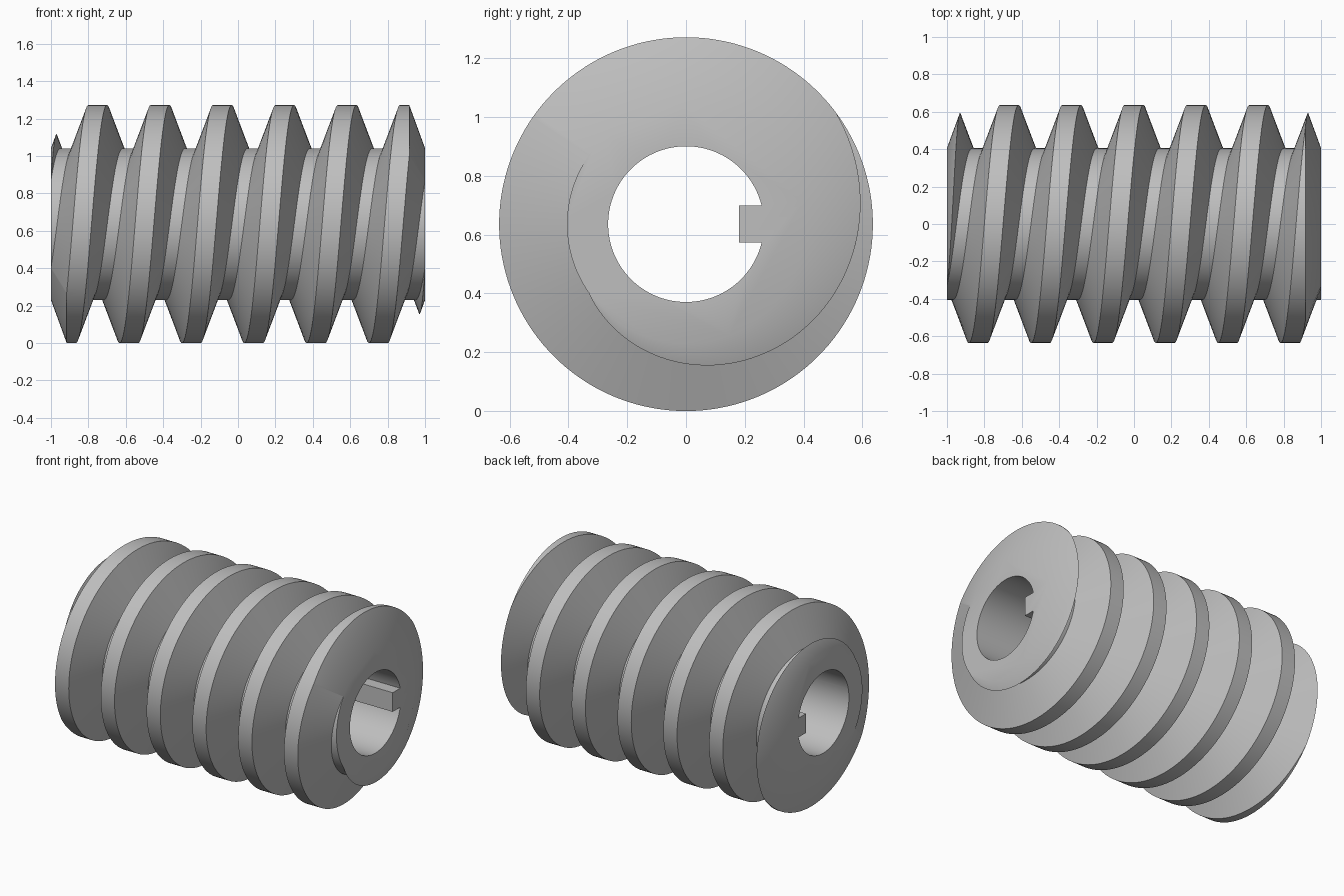
import bpy
import bmesh
from math import sin, cos, asin, pi, tau, radians, tan

cube = bpy.data.objects.get("Cube")
if cube:
    bpy.data.objects.remove(cube)

OUTER, ROOT, BORE = 0.636, 0.405, 0.265
PITCH = 1 / 3
HALF_CREST = 0.05
FLANK = (OUTER - ROOT) * tan(radians(20))
SEGS = 144
KEY_HALF, KEY_TIP = 0.063, 0.18

steel = bpy.data.materials.new("grey steel")
steel.use_nodes = True
colour = (0.52, 0.52, 0.52, 1)
steel.diffuse_color = colour
steel.node_tree.nodes["Principled BSDF"].inputs["Base Color"].default_value = colour


def around(x, r, t):
    """Point at radius r about the lengthwise axis, angle t from the top towards +y."""
    return (x, r * sin(t), OUTER + r * cos(t))


def finish(bm, name):
    bmesh.ops.recalc_face_normals(bm, faces=bm.faces)
    mesh = bpy.data.meshes.new(name)
    bm.to_mesh(mesh)
    bm.free()
    mesh.materials.append(steel)
    obj = bpy.data.objects.new(name, mesh)
    bpy.context.collection.objects.link(obj)
    return obj


def helical_thread():
    """Overlong single-start screw; the last column joins the first one turn on."""
    profile = [(-HALF_CREST - FLANK, ROOT), (-HALF_CREST, OUTER),
               (HALF_CREST, OUTER), (HALF_CREST + FLANK, ROOT)]
    bm = bmesh.new()
    cols = []
    for j in range(SEGS):
        start = -0.75 + PITCH * j / SEGS
        cols.append([bm.verts.new(around(start + k * PITCH + dx, r, tau * j / SEGS))
                     for k in range(-3, 9) for dx, r in profile])
    for j in range(SEGS):
        a = cols[j]
        b = cols[j + 1] if j + 1 < SEGS else cols[0][len(profile):]
        for i in range(min(len(a), len(b)) - 1):
            bm.faces.new((a[i], a[i + 1], b[i + 1], b[i]))
    # Close both ends with a fan to a point on the axis
    rims = [e for e in bm.edges if e.is_boundary]
    for side in (-1, 1):
        tip = bm.verts.new((side * 3, 0, OUTER))
        for e in rims:
            if e.verts[0].co.x * side > 0:
                bm.faces.new((e.verts[0], e.verts[1], tip))
    return finish(bm, "worm_screw")


def blank():
    """Cylinder with steep cone ends that trims the thread."""
    big = 0.75
    run = (big - ROOT) * tan(radians(20))
    bm = bmesh.new()
    rings = [[bm.verts.new(around(x, r, tau * (j + 0.5) / SEGS)) for j in range(SEGS)]
             for x, r in ((-1, ROOT + 0.001), (-1 + run, big),
                          (1 - run, big), (1, ROOT + 0.001))]
    for a, b in zip(rings, rings[1:]):
        for j in range(SEGS):
            n = (j + 1) % SEGS
            bm.faces.new((a[j], a[n], b[n], b[j]))
    bm.faces.new(rings[0])
    bm.faces.new(rings[-1])
    return finish(bm, "blank_cutter")


def keyed_bore():
    """Round bore with a notch, which leaves a square key on the +y side."""
    edge = asin(KEY_HALF / BORE)
    steps = 96
    bm = bmesh.new()
    ring = []
    for i in range(steps + 1):
        t = edge + (tau - 2 * edge) * i / steps
        ring.append((BORE * cos(t), BORE * sin(t)))
    ring += [(KEY_TIP, -KEY_HALF), (KEY_TIP, KEY_HALF)]
    face = bm.faces.new([bm.verts.new((-1.3, y, OUTER + z)) for y, z in ring])
    ext = bmesh.ops.extrude_face_region(bm, geom=[face], use_keep_orig=True)
    moved = [v for v in ext["geom"] if isinstance(v, bmesh.types.BMVert)]
    bmesh.ops.translate(bm, verts=moved, vec=(2.6, 0, 0))
    return finish(bm, "bore_cutter")


def cut(obj, cutter, operation):
    mod = obj.modifiers.new(operation.title(), 'BOOLEAN')
    mod.operation, mod.solver, mod.object = operation, 'EXACT', cutter
    bpy.ops.object.modifier_apply(modifier=mod.name)
    bpy.data.objects.remove(cutter)


# Worm: thread trimmed to length, then bored
worm = helical_thread()
bpy.ops.object.select_all(action='DESELECT')
bpy.context.view_layer.objects.active = worm
worm.select_set(True)
cut(worm, blank(), 'INTERSECT')
cut(worm, keyed_bore(), 'DIFFERENCE')
bpy.ops.object.shade_smooth_by_angle(angle=radians(30))
